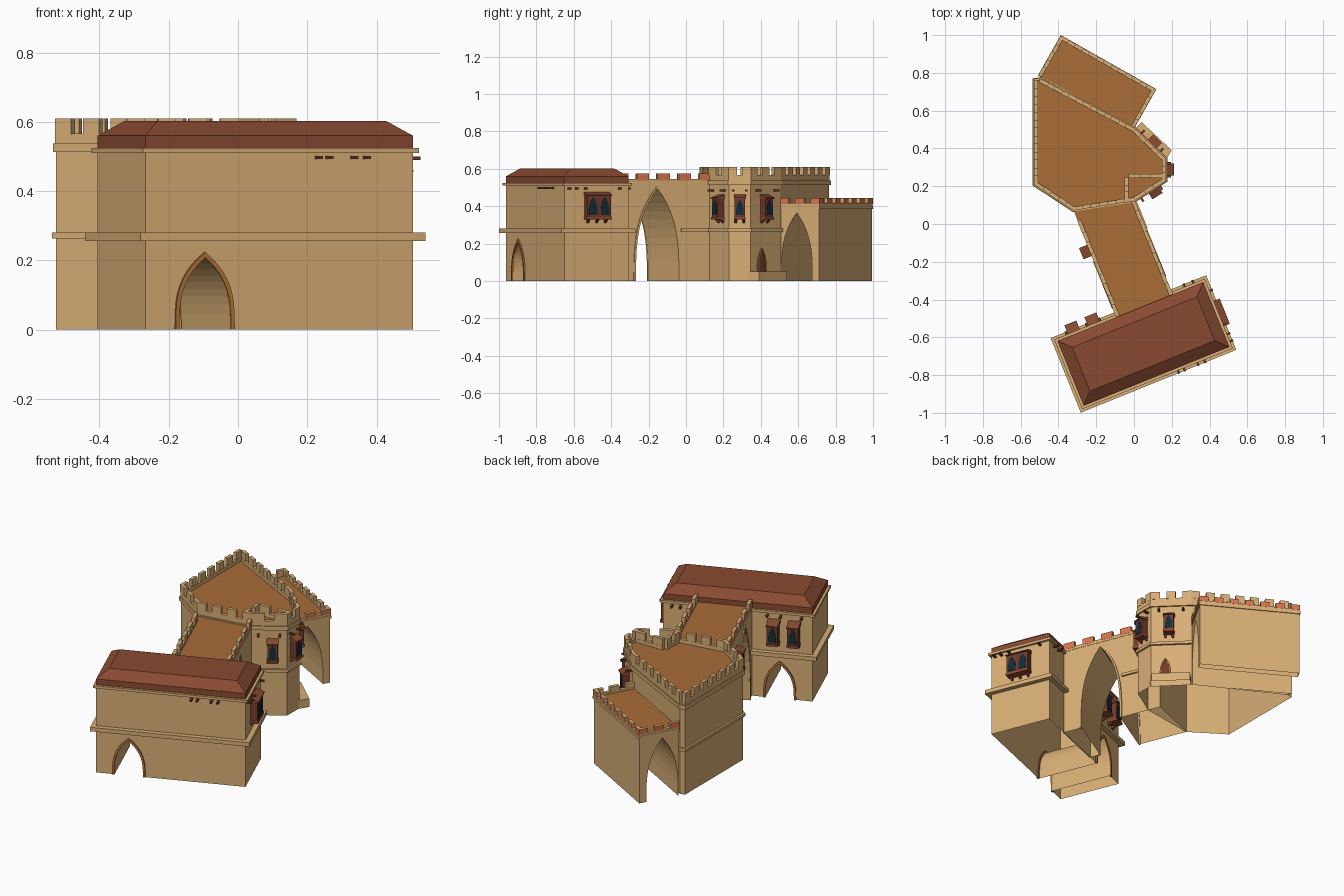
import bpy, bmesh, math
from mathutils import Matrix, Vector

if "Cube" in bpy.data.objects:
    bpy.data.objects.remove(bpy.data.objects["Cube"])

def mat(name, r, g, b):
    m = bpy.data.materials.new(name)
    m.diffuse_color = (r, g, b, 1)
    m.use_nodes = True
    m.node_tree.nodes["Principled BSDF"].inputs["Base Color"].default_value = m.diffuse_color
    return m

WALL = mat("sandstone", .69, .425, .18)
FLOOR = mat("terrace_brown", .40, .155, .04)
ROOF = mat("roof_red_brown", .25, .068, .032)
WOOD = mat("dark_wood", .17, .042, .023)
GLASS = mat("dark_blue_glass", .006, .025, .038)
TRIM = mat("ochre_trim", .44, .17, .04)
CLAY = mat("terracotta", .68, .175, .075)
I4 = Matrix.Identity(4)
UP = Matrix.Rotation(math.pi / 2, 4, 'X')            # profile x,z pushed outwards (-y)
SIDE = Matrix(((0, 0, -1, 0), (-1, 0, 0, 0), (0, 1, 0, 0), (0, 0, 0, 1)))  # profile out,z along x

def finish(name, bm, mats, M):
    bm.transform(M)
    bmesh.ops.recalc_face_normals(bm, faces=bm.faces)
    me = bpy.data.meshes.new(name)
    bm.to_mesh(me)
    bm.free()
    for m in mats:
        me.materials.append(m)
    ob = bpy.data.objects.new(name, me)
    bpy.context.collection.objects.link(ob)
    return ob

def solid(name, pts, h0, h1, m, M=I4, cap=None, top=None):
    """Extrude an outline from h0 to h1; cap is the material of the upper face."""
    bm = bmesh.new()
    a = [bm.verts.new((x, y, h0)) for x, y in pts]
    b = [bm.verts.new((x, y, h1)) for x, y in (top or pts)]
    n = len(pts)
    bm.faces.new(a[::-1])
    f = bm.faces.new(b)
    f.material_index = 1 if cap else 0
    for i in range(n):
        j = (i + 1) % n
        bm.faces.new((a[i], a[j], b[j], b[i]))
    return finish(name, bm, [m, cap] if cap else [m], M)

def open_at(ob, *heights):
    """Remove the level faces at the given heights (the buildings are hollow)."""
    bm = bmesh.new()
    bm.from_mesh(ob.data)
    gone = [f for f in bm.faces if any(all(abs(v.co.z - z) < 1e-4 for v in f.verts) for z in heights)]
    bmesh.ops.delete(bm, geom=gone, context='FACES')
    bm.to_mesh(ob.data)
    bm.free()

def band(name, pts, d, z0, z1, M=I4):
    """Hollow moulding running round an outline."""
    bm = bmesh.new()
    o, n = offset(pts, d), len(pts)
    loops = [[bm.verts.new((x, y, z)) for x, y in p] for p, z in ((pts, z0), (o, z0), (o, z1), (pts, z1))]
    for a, b in zip(loops, loops[1:]):
        for i in range(n):
            j = (i + 1) % n
            bm.faces.new((a[i], a[j], b[j], b[i]))
    return finish(name, bm, [WALL], M)

def rect(x0, x1, y0, y1):
    return [(x0, y0), (x1, y0), (x1, y1), (x0, y1)]

def offset(pts, d):
    out = []
    for i, p in enumerate(pts):
        p, a, b = Vector(p), Vector(pts[i - 1]), Vector(pts[(i + 1) % len(pts)])
        e, f = (p - a).normalized(), (b - p).normalized()
        n1, n2 = Vector((e.y, -e.x)), Vector((f.y, -f.x))
        v = p + (n1 + n2) * d / (1 + n1.dot(n2))
        out.append((v.x, v.y))
    return out

def face(pts, i, s, z=0, M=I4):
    """Frame on wall i of an outline: x along the wall, -y outwards."""
    p, q = Vector(pts[i]), Vector(pts[(i + 1) % len(pts)])
    o, d = p + (q - p) * s, q - p
    return M @ Matrix.Translation((o.x, o.y, z)) @ Matrix.Rotation(math.atan2(d.y, d.x), 4, 'Z')

def arch(w, h, base=0, n=9):
    """Pointed arch outline, half width w, height h."""
    left = [(-w, base)]
    for k in range(1, n):
        t = (k / n) ** .7
        left.append((-w * (1 - t ** 3.2), h * t))
    return left + [(0, h)] + [(-x, y) for x, y in left[::-1]]

def ring(name, w, h, t, depth, m, M):
    solid(name, arch(w + t, h + t * 1.3) + arch(w, h)[::-1], -.005, depth, m, M @ UP)

def cut(ob, w, h, length, M):
    """Drive an arched tunnel inwards from a wall frame."""
    c = solid("cutter", arch(w, h, -.1), -length, .1, WALL, M @ UP)
    c.hide_render = True
    md = ob.modifiers.new("tunnel", 'BOOLEAN')
    md.operation, md.solver, md.object = 'DIFFERENCE', 'EXACT', c
    bpy.context.view_layer.objects.active = ob
    bpy.ops.object.modifier_apply(modifier=md.name)
    bpy.data.objects.remove(c)

def parapet(name, pts, edges, z0, gap, top, pitch, M=I4, outer=WALL, t=.02):
    """Low wall with merlons; outer faces of merlons may differ in colour."""
    bm = bmesh.new()
    def box(x0, x1, za, zb, F, clay):
        vs = bmesh.ops.create_cube(bm, size=1)['verts']
        S = Matrix.Translation(((x0 + x1) / 2, t / 2, (za + zb) / 2)) @ Matrix.Diagonal((x1 - x0, t, zb - za, 1))
        for f in {f for v in vs for f in v.link_faces}:
            if clay and f.calc_center_median().y < -.4:
                f.material_index = 1
        bmesh.ops.transform(bm, matrix=F @ S, verts=vs)
    for i in edges:
        L = (Vector(pts[(i + 1) % len(pts)]) - Vector(pts[i])).length
        F = face(pts, i, 0)
        box(0, L, z0, gap, F, False)
        n = max(2, round(L / pitch))
        w = L / (n - .42) * .58
        for k in range(n):
            x = (L - w) * k / (n - 1)
            box(x, x + w, z0 + .012 if outer == CLAY else gap - .004, top, F @ Matrix.Translation((0, -.001, 0)), True)
    finish(name, bm, [WALL, outer], M)

def bay(name, F, panes=1, w=.03, h=.12, out=.04):
    """Timber bay window with sloping hood, pointed panes and brackets."""
    W = w * panes
    solid(name + "_box", rect(-W, W, -out, .01), 0, h, WOOD, F)
    solid(name + "_hood", [(-.01, h), (out + .008, h), (out + .008, h + .006), (-.01, h + .025)],
          -W - .004, W + .004, ROOF, F @ SIDE)
    solid(name + "_sill", rect(-W - .003, W + .003, -out - .005, .01), -.006, .008, ROOF, F)
    for k in range(panes):
        P = F @ Matrix.Translation(((2 * k + 1 - panes) * w, -out, .018)) @ UP
        solid(name + "_pane", arch(w * .72, h * .78, n=6), -.002, .003, GLASS, P)
    for s in (-1, 0, 1) if panes > 1 else (-1, 1):
        x = s * W * .75
        solid(name + "_bracket", [(-.005, 0), (out * .8, 0), (-.005, -.03)], x - .006, x + .006, WOOD, F @ SIDE)

def pegs(name, pts, i, stops, z, M=I4):
    for s in stops:
        solid(name, rect(-.006, .006, -.032, .01), -.005, .005, WOOD, face(pts, i, s, z, M))

# Front hall
MA = Matrix.Translation((.05, -.635, 0)) @ Matrix.Rotation(math.radians(22), 4, 'Z')
A = rect(-.416, .416, -.185, .185)
hall = solid("hall_walls", A, 0, .525, WALL, MA)
door = face(A, 0, .219, 0, MA)
cut(hall, .08, .208, .5, door)
open_at(hall, 0, .525)
ring("hall_front_arch", .08, .208, .012, .008, TRIM, door)
ring("hall_back_arch", .08, .208, .012, .008, TRIM, face(A, 2, .781, 0, MA))
band("hall_belt", A, .028, .256, .28, MA)
band("hall_cornice", A, .014, .51, .525, MA)
open_at(solid("hall_roof_edge", A, .525, .56, ROOF, MA), .525, .56)
open_at(solid("hall_roof", A, .56, .603, ROOF, MA, top=offset(A, -.06)), .56)
bay("hall_side_window", face(A, 1, .5, .335, MA), 2, .034, .12)
for s in (.744, .881):
    bay("hall_back_window", face(A, 2, s, .34, MA), 1, .03, .11, .055)
pegs("hall_peg", A, 0, (.64, .68, .774, .82), .497, MA)
pegs("hall_peg", A, 1, (.07, .18, .32, .85), .495, MA)
pegs("hall_peg", A, 2, (.06, .12, .70, .79, .93), .495, MA)

# Bridge with tall, slightly skewed archway
B = rect(-.078, .24, .18, .8)
bridge = solid("bridge_walls", B, 0, .53, WALL, MA, cap=FLOOR)
gate = face(B, 1, .389, 0, MA)
skew = Matrix.Identity(4)
skew[0][1] = -.16
cut(bridge, .124, .495, .5, gate @ skew)
open_at(bridge, 0)
ring("bridge_right_arch", .124, .495, .011, .006, WALL, gate)
ring("bridge_left_arch", .124, .495, .011, .006, WALL, face(B, 3, .694, 0, MA))
solid("bridge_pier_belt", rect(.235, .25, .558, .72), .263, .28, WALL, MA)
BP = rect(-.08, .242, .185, .735)
parapet("bridge_parapet", BP, (1, 3), .525, .545, .576, .108, MA, CLAY)
bay("bridge_window", face(B, 3, .377, .33, MA), 1, .028, .11)

# Main tower
C = [(-.525, .21), (-.32, .075), (0, .125), (.165, .23), (.165, .345), (0, .505), (-.495, .765), (-.525, .76)]
open_at(solid("tower_walls", C, 0, .545, WALL, cap=FLOOR), 0)
band("tower_belt", C, .012, .263, .28)
band("tower_cornice", C, .009, .513, .537)
parapet("tower_parapet", offset(C, .003), (0, 1, 2, 3, 4, 5, 7), .535, .567, .61, .08)
T = [(-.03, .13), (-.03, .245), (.155, .245)]
parapet("turret_parapet", T, (0, 1), .54, .567, .61, .075)
for i, s in ((2, .6), (3, .5), (4, .45)):
    bay("tower_window", face(C, i, s, .335), 1, .028, .105)
    pegs("tower_peg", C, i, (.2, .8), .485)

# Tower doorway and stoop
open_at(solid("tower_stoop", [(.165, .335), (.2, .39), (.04, .54), (0, .5)], 0, .05, WALL), 0)
td = face(C, 4, .36, .05)
solid("tower_door", arch(.024, .115), -.003, .004, WOOD, td @ UP)
ring("tower_door_arch", .024, .115, .009, .008, TRIM, td)

# Rear gatehouse with tunnel along its length
MD = Matrix.Translation((-.195, .75, 0)) @ Matrix.Rotation(math.radians(-29.5), 4, 'Z')
D = rect(-.286, .286, -.118, .118)
rear = solid("rear_walls", D, 0, .405, WALL, MD, cap=FLOOR)
cut(rear, .096, .365, .7, face(D, 1, .415, 0, MD))
open_at(rear, 0)
band("rear_belt", D, .005, .386, .403, MD)
parapet("rear_parapet", offset(D, .003), (1, 2, 3), .40, .417, .444, .08, MD, CLAY)
